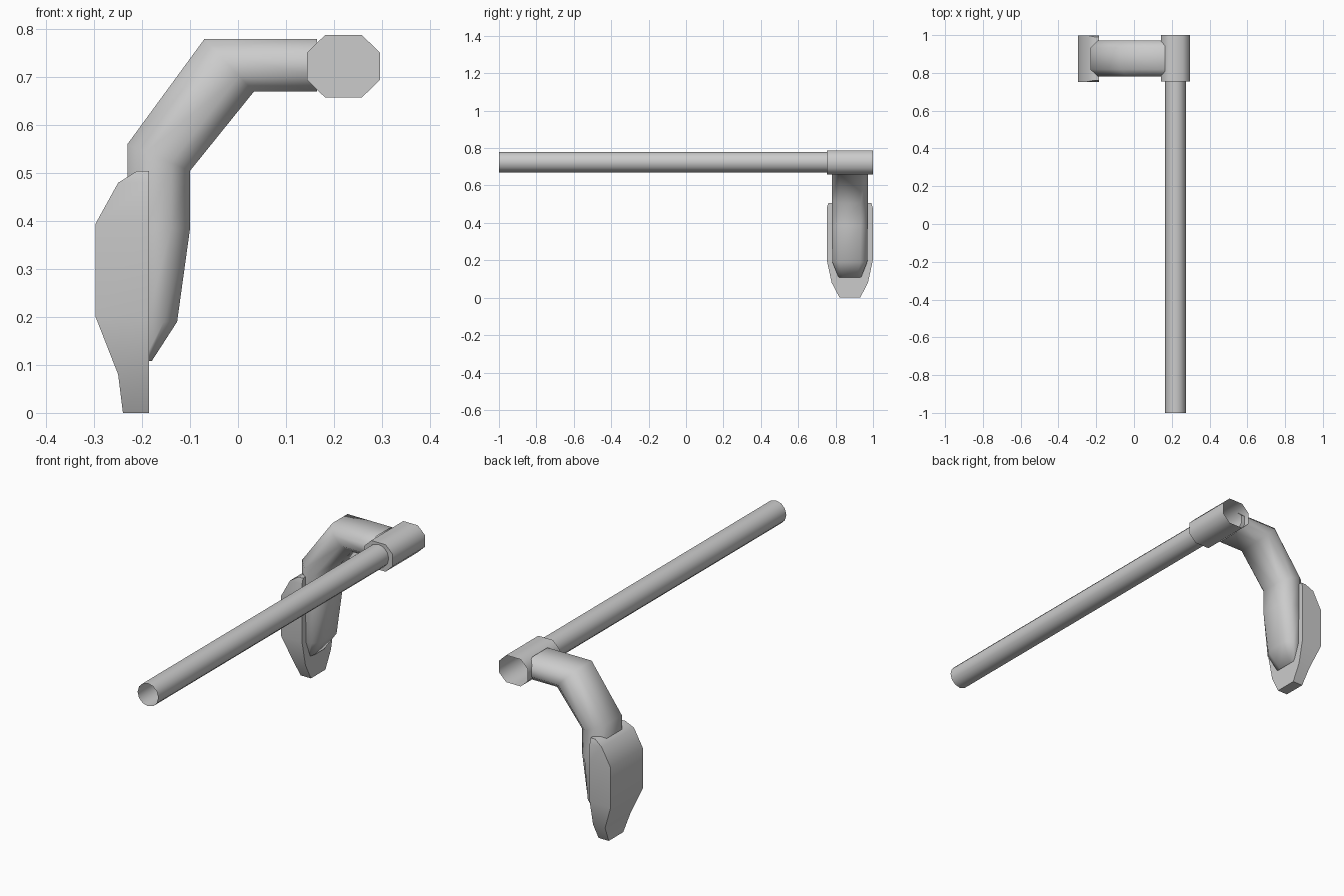
import bpy, bmesh, math

if "Cube" in bpy.data.objects:
    bpy.data.objects.remove(bpy.data.objects["Cube"])

Y0 = 0.876  # middle plane of the bracket


def loft(name, rings, cap_start=True, cap_end=True, angle=60):
    """Skin a row of equal-length point rings."""
    bm = bmesh.new()
    vs = [[bm.verts.new(p) for p in r] for r in rings]
    n = len(vs[0])
    for a, b in zip(vs, vs[1:]):
        for i in range(n):
            j = (i + 1) % n
            bm.faces.new((a[i], a[j], b[j], b[i]))
    if cap_start:
        bm.faces.new(vs[0][::-1])
    if cap_end:
        bm.faces.new(vs[-1])
    bmesh.ops.recalc_face_normals(bm, faces=bm.faces)
    me = bpy.data.meshes.new(name)
    bm.to_mesh(me)
    bm.free()
    ob = bpy.data.objects.new(name, me)
    bpy.context.collection.objects.link(ob)
    bpy.ops.object.select_all(action='DESELECT')
    ob.select_set(True)
    bpy.context.view_layer.objects.active = ob
    bpy.ops.object.shade_smooth_by_angle(angle=math.radians(angle))
    return ob


def octagon(outer, inner, half):
    """Chamfered section between an outer and inner outline point (x, z)."""
    c = 0.4 * half
    uv = [(0, half - c), (0.3, half), (0.7, half), (1, half - c),
          (1, c - half), (0.7, -half), (0.3, -half), (0, c - half)]
    return [(outer[0] + (inner[0] - outer[0]) * u, Y0 + v,
             outer[1] + (inner[1] - outer[1]) * u) for u, v in uv]


# Long open-ended rod
circle = [(0.22 + 0.055 * math.cos(a), 0.725 + 0.055 * math.sin(a))
          for a in (math.tau * i / 12 for i in range(12))]
loft("rod", [[(x, y, z) for x, z in circle] for y in (-1, 0.76)], False, False)

# Octagonal socket, hollow towards the back
sx, sz = (0.075, 0.0385), (0.0285, 0.065)
oct_pts = [(0.0385, 0.065), (0.076, 0.0285), (0.076, -0.0285), (0.0385, -0.065),
           (-0.0385, -0.065), (-0.076, -0.0285), (-0.076, 0.0285), (-0.0385, 0.065)]
loft("rod_socket", [[(0.22 + x, y, 0.723 + z) for x, z in oct_pts]
                    for y in (0.755, 1.0)], True, False)

# Bent arm, tapering to a tip below
loft("bent_arm", [octagon(*s) for s in (
    ((0.165, 0.78), (0.165, 0.67), 0.096),
    ((-0.07, 0.78), (0.033, 0.67), 0.096),
    ((-0.231, 0.56), (-0.10, 0.505), 0.096),
    ((-0.231, 0.385), (-0.10, 0.385), 0.096),
    ((-0.22, 0.19), (-0.127, 0.19), 0.093),
    ((-0.205, 0.108), (-0.18, 0.108), 0.06))], False, True)

# Mounting pad: flat inner face, rounded top and tapered foot
pad = [(0.0, -0.24, 0.055), (0.08, -0.25, 0.097), (0.20, -0.297, 0.123),
       (0.395, -0.297, 0.123), (0.48, -0.25, 0.123), (0.505, -0.21, 0.115)]
loft("mounting_pad", [[(-0.186, Y0 - h, z), (-0.186, Y0 + h, z),
                       (x, Y0 + h, z), (x, Y0 - h, z)] for z, x, h in pad])
